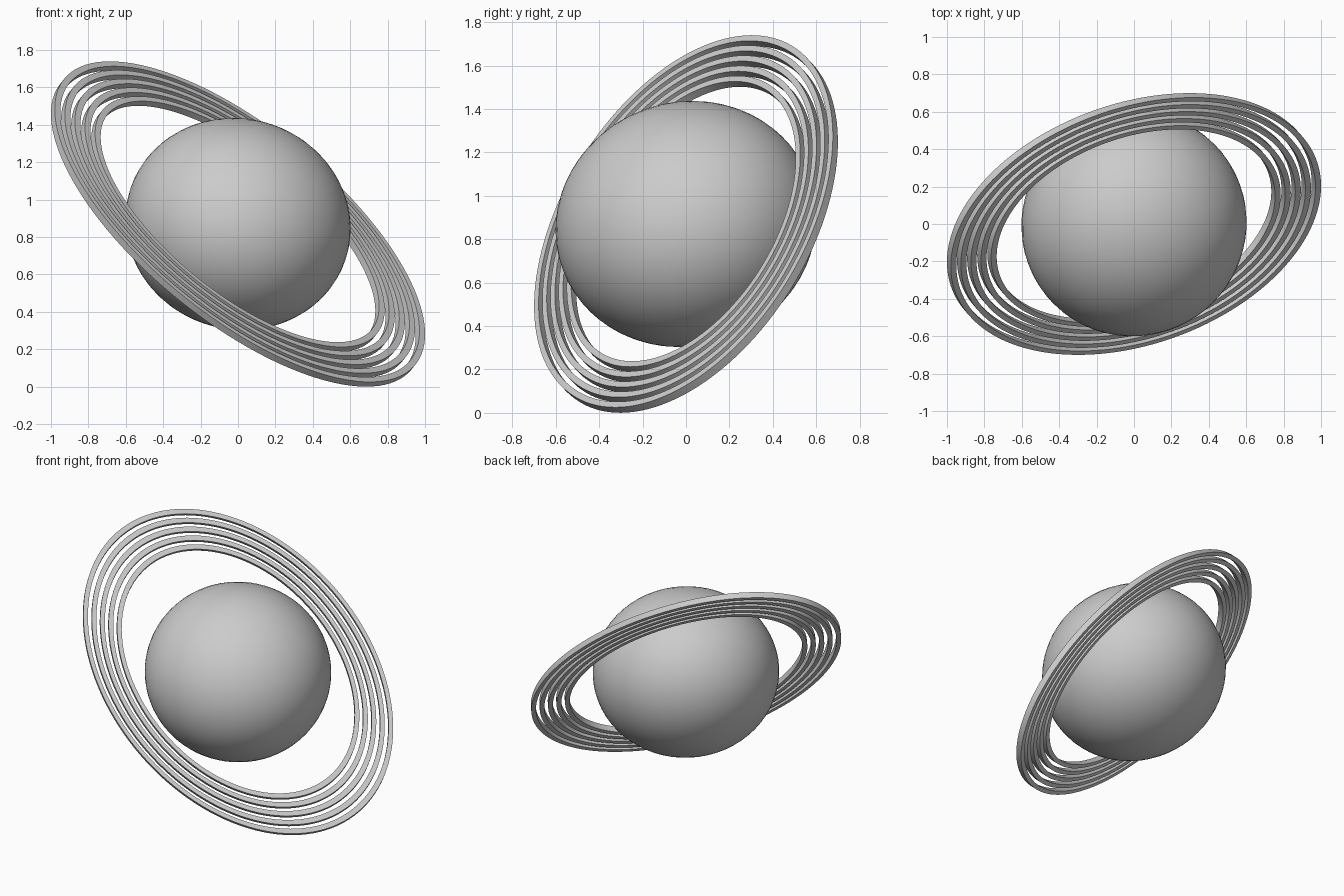
import bpy, bmesh
from math import cos, sin, pi, radians
from mathutils import Vector, Matrix

if "Cube" in bpy.data.objects:
    bpy.data.objects.remove(bpy.data.objects["Cube"])

CENTER = Vector((0, 0, 0.87))


def finish(name, bm):
    bmesh.ops.recalc_face_normals(bm, faces=bm.faces)
    me = bpy.data.meshes.new(name)
    bm.to_mesh(me)
    bm.free()
    ob = bpy.data.objects.new(name, me)
    bpy.context.collection.objects.link(ob)
    bpy.context.view_layer.objects.active = ob
    ob.select_set(True)
    bpy.ops.object.shade_smooth_by_angle(angle=radians(35))
    ob.select_set(False)
    return ob


# Planet: slightly flattened ball with a tilted pole
bm = bmesh.new()
bmesh.ops.create_uvsphere(bm, u_segments=64, v_segments=32, radius=1)
pole = Vector((0.29, -0.33, 0.90)).normalized()
tilt = Vector((0, 0, 1)).rotation_difference(pole).to_matrix().to_4x4()
bm.transform(Matrix.Translation(CENTER) @ tilt @ Matrix.Diagonal((0.606, 0.606, 0.557, 1)))
finish("planet", bm)

# Ring plane: two vectors that span the stretched, tilted ellipse
p1, p2 = radians(71.8), radians(134.6)
A = Vector((0.99, 0.688 * cos(p1), 0.857 * cos(p2)))
B = Vector((0, 0.688 * sin(p1), 0.857 * sin(p2)))
N = A.cross(B).normalized()


def ring(name, outer, width=0.03, height=0.04, n=128):
    """Elliptical band with a rectangular section."""
    bm = bmesh.new()
    loops = []
    for i in range(n):
        t = 2 * pi * i / n
        d = A * cos(t) + B * sin(t)
        loops.append([bm.verts.new(CENTER + d * r + N * h) for r, h in (
            (outer, -height / 2), (outer, height / 2),
            (outer - width, height / 2), (outer - width, -height / 2))])
    for i in range(n):
        a, b = loops[i], loops[(i + 1) % n]
        for k in range(4):
            m = (k + 1) % 4
            bm.faces.new((a[k], a[m], b[m], b[k]))
    finish(name, bm)


# Five nested rings
for i in range(5):
    ring(f"ring_{i + 1}", 1 - 0.0545 * i)
